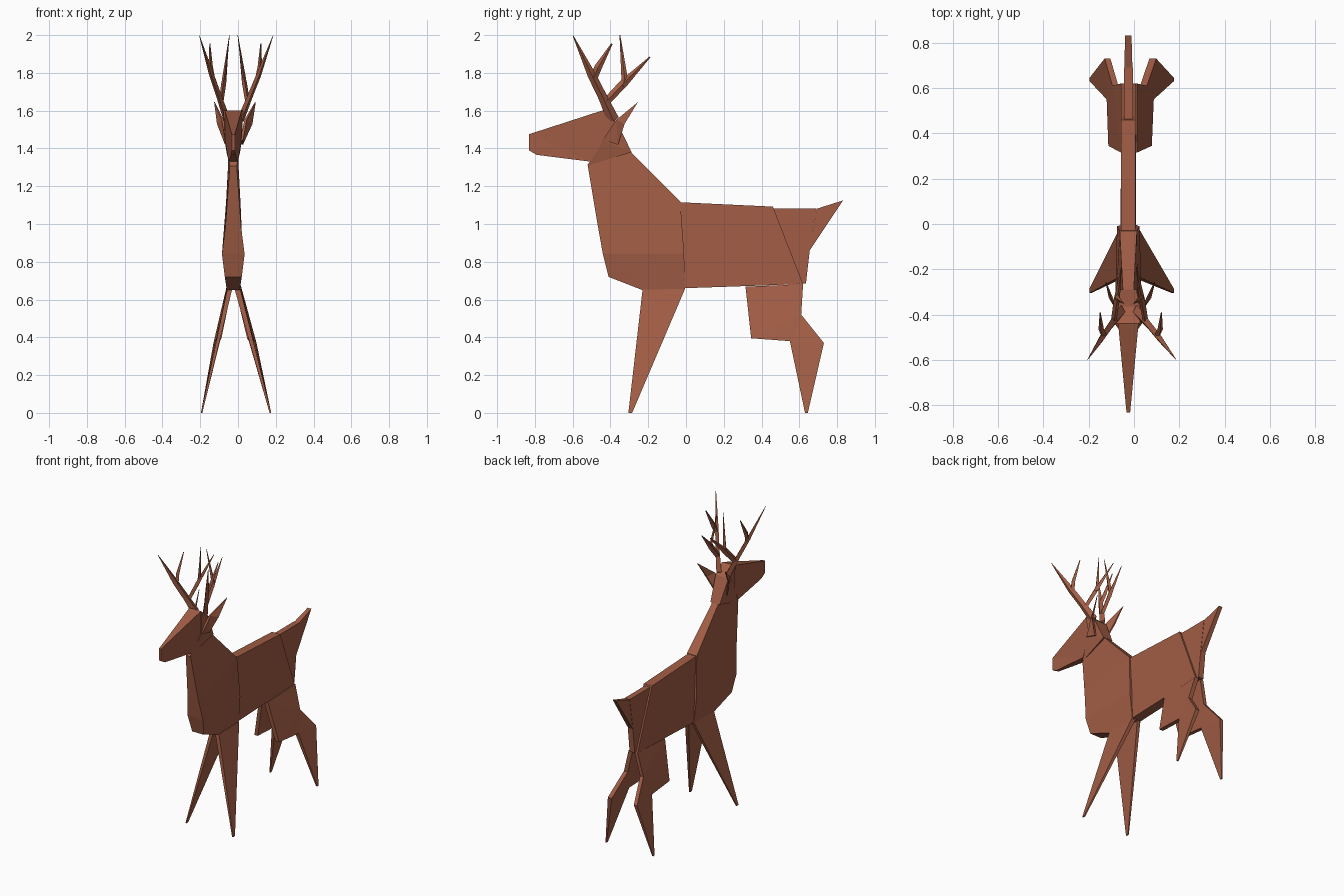
import bpy, bmesh
from mathutils import Vector

if "Cube" in bpy.data.objects:
    bpy.data.objects.remove(bpy.data.objects["Cube"])

CX = -0.025  # body centre line

mat = bpy.data.materials.new("brown")
mat.diffuse_color = (0.36, 0.11, 0.06, 1)
mat.use_nodes = True
mat.node_tree.nodes["Principled BSDF"].inputs["Base Color"].default_value = mat.diffuse_color


def make(name, verts, faces):
    me = bpy.data.meshes.new(name)
    me.from_pydata([tuple(v) for v in verts], [], faces)
    bm = bmesh.new()
    bm.from_mesh(me)
    bmesh.ops.triangulate(bm, faces=[f for f in bm.faces if len(f.verts) > 4])
    bmesh.ops.recalc_face_normals(bm, faces=bm.faces)
    bm.to_mesh(me)
    bm.free()
    me.materials.append(mat)
    ob = bpy.data.objects.new(name, me)
    bpy.context.collection.objects.link(ob)
    return ob


def prism(name, a, b, sides=None):
    """Close two matching outlines a and b into a solid."""
    n = len(a)
    sides = sides or [tuple(range(n))]
    faces = list(sides) + [tuple(n + i for i in reversed(f)) for f in sides]
    faces += [(i, i + n, (i + 1) % n + n, (i + 1) % n) for i in range(n)]
    return make(name, a + b, faces)


def slab(name, prof, sides=None):
    """Side profile of (y, z, half width) about the centre line."""
    return prism(name, [(CX + h, y, z) for y, z, h in prof],
                 [(CX - h, y, z) for y, z, h in prof], sides)


def side_x(s, d):
    return CX + 0.08 * abs(d) + s * d


def sheet(name, pts):
    """Mirrored thin panels from (distance out, y, z, half thickness)."""
    for s, tag in ((1, "left"), (-1, "right")):
        prism(f"{tag}_{name}",
              [(side_x(s, d + t), y, z) for d, y, z, t in pts],
              [(side_x(s, d - t), y, z) for d, y, z, t in pts])


def horn(name, path):
    """Mirrored four-sided tapering branches along (d, y, z, radius)."""
    for s, tag in ((1, "left"), (-1, "right")):
        verts, faces = [], []
        c = [Vector((side_x(s, d), y, z)) for d, y, z, r in path]
        for i, p in enumerate(path):
            t = (c[min(i + 1, len(c) - 1)] - c[max(i - 1, 0)]).normalized()
            u = t.cross(Vector((1, 0, 0))).normalized()
            w = t.cross(u)
            r = p[3]
            verts += [c[i] + u * r, c[i] + w * r * 0.6, c[i] - u * r, c[i] - w * r * 0.6]
        for i in range(len(path) - 1):
            for k in range(4):
                a, b = i * 4 + k, i * 4 + (k + 1) % 4
                faces.append((a, b, b + 4, a + 4))
        e = len(verts) - 4
        faces += [(3, 2, 1, 0), (e, e + 1, e + 2, e + 3)]
        make(f"{tag}_{name}", verts, faces)


# Body panels
slab("neck", [(-.52, 1.31, .018), (-.29, 1.38, .024), (-.03, 1.118, .038), (-.465, .98, .042)])
slab("chest", [(-.465, .98, .042), (-.03, 1.118, .038), (-.01, .84, .05), (-.005, .655, .034),
               (-.23, .65, .034), (-.41, .72, .045), (-.44, .84, .06)],
     [(0, 1, 2, 6), (6, 2, 3, 4), (6, 4, 5)])
slab("torso", [(-.03, 1.115, .032), (.46, 1.092, .032), (.62, .682, .032), (-.01, .66, .034)])
slab("rump", [(.46, 1.082, .02), (.69, 1.082, .02), (.655, .86, .02), (.635, .685, .02), (.618, .685, .02)])
slab("tail", [(.69, 1.08, .018), (.832, 1.125, .014), (.655, .86, .018)])

# Head
slab("snout", [(-.832, 1.475, .008), (-.832, 1.39, .008), (-.79, 1.366, .01), (-.505, 1.33, .026),
               (-.44, 1.44, .042), (-.38, 1.55, .045), (-.44, 1.602, .045)],
     [(0, 1, 2, 3), (0, 3, 4, 6), (4, 5, 6)])
slab("cheek", [(-.525, 1.308, .018), (-.505, 1.335, .024), (-.44, 1.44, .045), (-.44, 1.60, .052),
               (-.365, 1.54, .05), (-.288, 1.38, .036)],
     [(0, 1, 2, 5), (2, 3, 4), (2, 4, 5)])
sheet("ear", [(.042, -.44, 1.445, .006), (.06, -.37, 1.55, .006), (.108, -.255, 1.645, .002),
              (.088, -.325, 1.53, .006), (.042, -.36, 1.42, .006)])

# Legs
sheet("front_leg", [(.021, -.23, .652, .014), (.021, -.005, .657, .014),
                    (.182, -.285, 0, .004), (.182, -.305, 0, .004)])
sheet("thigh", [(.021, .315, .668, .014), (.021, .62, .682, .014), (.062, .61, .52, .014),
                (.09, .55, .38, .014), (.082, .345, .395, .014)])
sheet("hind_leg", [(.062, .61, .52, .014), (.1, .73, .37, .014), (.182, .645, 0, .004),
                   (.182, .63, 0, .004), (.09, .55, .38, .014)])

# Antlers
horn("antler_beam", [(.035, -.385, 1.55, .032), (.08, -.44, 1.67, .024),
                     (.125, -.50, 1.79, .022), (.195, -.598, 1.997, .002)])
horn("outer_tine", [(.118, -.49, 1.77, .02), (.13, -.465, 1.83, .02), (.135, -.392, 1.955, .004)])
horn("rear_branch", [(.07, -.425, 1.645, .02), (.055, -.33, 1.745, .022), (.033, -.19, 1.885, .003)])
horn("rear_tine", [(.06, -.335, 1.73, .014), (.053, -.325, 1.77, .017), (.022, -.35, 2.0, .002)])
